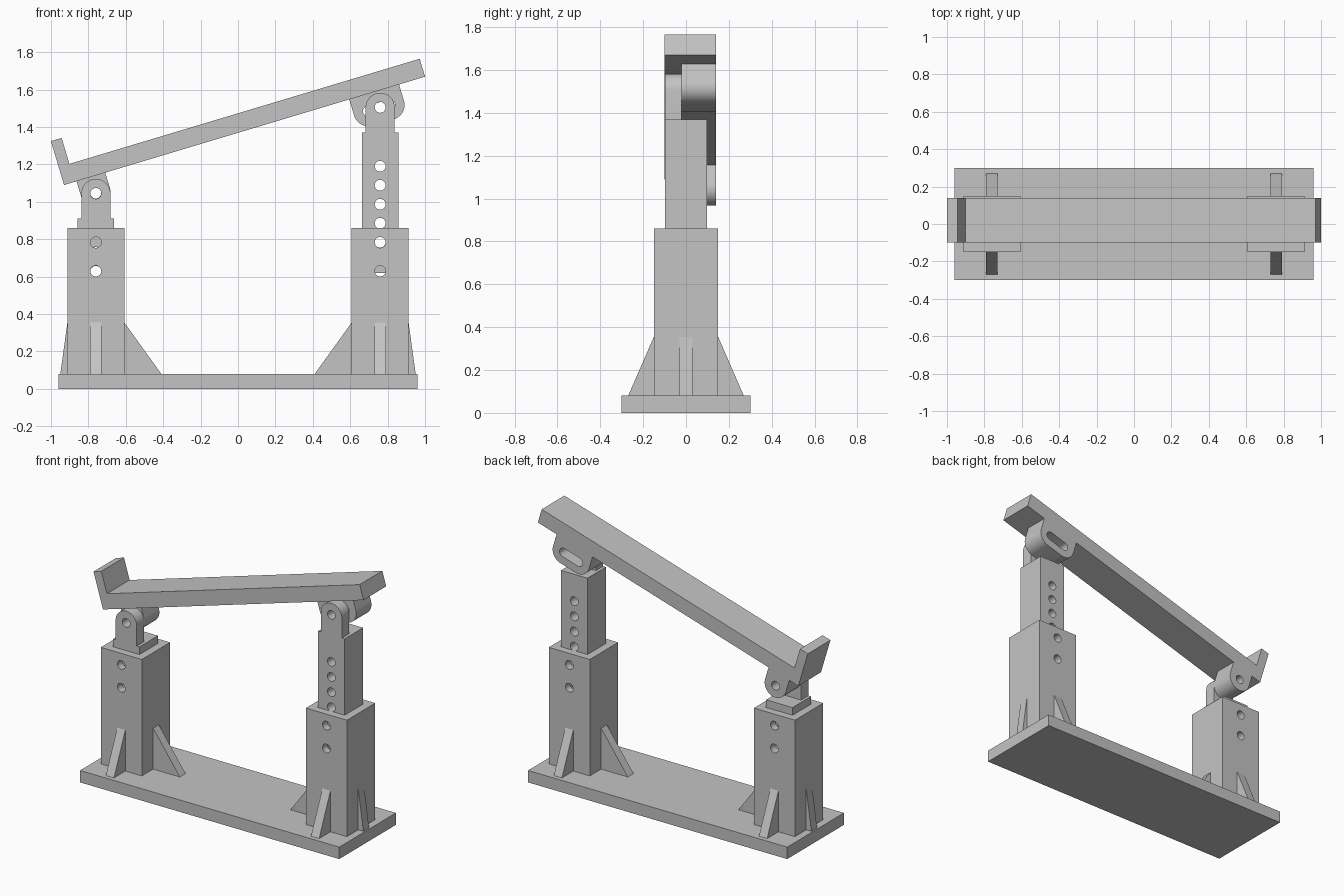
import bpy
import bmesh
from math import sin, cos, pi, radians

default = bpy.data.objects.get("Cube")
if default:
    bpy.data.objects.remove(default, do_unlink=True)

steel = bpy.data.materials.new("plain grey")
steel.use_nodes = True
GREY = (0.55, 0.55, 0.55, 1)
steel.diffuse_color = GREY
steel.node_tree.nodes["Principled BSDF"].inputs["Base Color"].default_value = GREY

TILT = radians(16.7)
HOLE = 0.029


def tilted(u, v):
    """Point of the sloping beam frame, as x and z."""
    return (-0.93 + u * cos(TILT) - v * sin(TILT),
            1.09 + u * sin(TILT) + v * cos(TILT))


def rect(x0, x1, z0, z1):
    return [(x0, z0), (x1, z0), (x1, z1), (x0, z1)]


def arc(cx, cz, r, start, end, steps=16):
    angles = [start + (end - start) * i / steps for i in range(steps + 1)]
    return [(cx + r * cos(a), cz + r * sin(a)) for a in angles]


def slot(x0, x1, z, r):
    """Long hole with round ends; a plain circle when x0 equals x1."""
    points = arc(x1, z, r, -pi / 2, pi / 2) + arc(x0, z, r, pi / 2, pi * 1.5)
    if x0 == x1:
        points = arc(x0, z, r, 0, 2 * pi, 32)[:-1]
    return points


def prism(name, profiles, lo, hi, axis="y"):
    """Extrude flat profiles between lo and hi along y or x."""
    bm = bmesh.new()
    for profile in profiles:
        place = (lambda a, b: (a, lo, b)) if axis == "y" else (lambda a, b: (lo, a, b))
        face = bm.faces.new([bm.verts.new(place(a, b)) for a, b in profile])
        moved = bmesh.ops.extrude_face_region(bm, geom=[face])["geom"]
        verts = [g for g in moved if isinstance(g, bmesh.types.BMVert)]
        shift = (0, hi - lo, 0) if axis == "y" else (hi - lo, 0, 0)
        bmesh.ops.translate(bm, verts=verts, vec=shift)
    bmesh.ops.recalc_face_normals(bm, faces=bm.faces)
    mesh = bpy.data.meshes.new(name)
    bm.to_mesh(mesh)
    bm.free()
    mesh.materials.append(steel)
    obj = bpy.data.objects.new(name, mesh)
    bpy.context.collection.objects.link(obj)
    return obj


def select(obj):
    bpy.ops.object.select_all(action="DESELECT")
    obj.select_set(True)
    bpy.context.view_layer.objects.active = obj


def cut(obj, profiles, lo=-0.4, hi=0.4):
    """Cut prisms out of a part, then discard the cutter."""
    cutter = prism("cutter", profiles, lo, hi)
    cutter.hide_render = True
    mod = obj.modifiers.new("cut", "BOOLEAN")
    mod.operation = "DIFFERENCE"
    mod.solver = "EXACT"
    mod.object = cutter
    select(obj)
    bpy.ops.object.modifier_apply(modifier=mod.name)
    bpy.data.objects.remove(cutter, do_unlink=True)


def smooth(obj):
    select(obj)
    bpy.ops.object.shade_smooth_by_angle(angle=radians(30))


# Base plate
prism("base_plate", [rect(-0.96, 0.96, 0, 0.08)], -0.30, 0.30)

# Two stands: side name, x sign, height of the sliding post
for side, s, top in (("right", -1, 0.91), ("left", 1, 1.37)):
    x = 0.76 * s

    # Hollow outer column with two pin holes
    column = prism(side + "_column", [rect(x - 0.152, x + 0.152, 0.08, 0.86)], -0.15, 0.15)
    cut(column, [rect(x - 0.1, x + 0.1, 0.05, 0.95)], -0.1, 0.1)
    cut(column, [slot(x, x, z, HOLE) for z in (0.63, 0.783)])
    smooth(column)

    # Sliding post with a row of adjustment holes
    post = prism(side + "_post", [rect(x - 0.098, x + 0.098, top - 0.75, top)], -0.098, 0.098)
    cut(post, [slot(x, x, top - 0.18 - 0.1015 * i, HOLE) for i in range(5)])
    smooth(post)

    # Round-topped lug on the front half of the post
    pivot = top + 0.135
    outline = [(x - 0.078, top), (x + 0.078, top)] + arc(x, pivot, 0.078, 0, pi)
    lug = prism(side + "_post_lug", [outline], -0.098, -0.02)
    cut(lug, [slot(x, x, pivot, HOLE)])
    smooth(lug)

    # Gussets: long inside, short outside, and one front and back
    for label, near, far in (("inner", 0.608, 0.41), ("outer", 0.912, 0.95)):
        prism(side + "_" + label + "_gusset",
              [[(near * s, 0.08), (far * s, 0.08), (near * s, 0.355)]], -0.03, 0.03)
    for label, d in (("front", -1), ("back", 1)):
        prism(side + "_" + label + "_gusset",
              [[(0.15 * d, 0.08), (0.27 * d, 0.08), (0.15 * d, 0.355)]],
              x - 0.03, x + 0.03, "x")

# Sloping beam with an upright lip at its low end
beam_shape = [(0, 0), (2.015, 0), (2.015, 0.1), (0.06, 0.1), (0.06, 0.245), (0, 0.245)]
prism("sloping_beam", [[tilted(*p) for p in beam_shape]], -0.10, 0.14)

# Brackets under the beam: round hole at the low end, slot at the high end
for name, u0, u1 in (("low_bracket", 0.15, 0.15), ("high_bracket", 1.672, 1.79)):
    r, v = 0.08, -0.09
    outline = ([(u0 - r, 0)] + arc(u0, v, r, pi, pi * 1.5)
               + arc(u1, v, r, pi * 1.5, pi * 2) + [(u1 + r, 0)])
    if u0 == u1:
        outline = [(u0 - r, 0)] + arc(u0, v, r, pi, pi * 2) + [(u0 + r, 0)]
    bracket = prism(name, [[tilted(*p) for p in outline]], -0.02, 0.14)
    cut(bracket, [[tilted(*p) for p in slot(u0, u1, v, HOLE)]])
    smooth(bracket)
